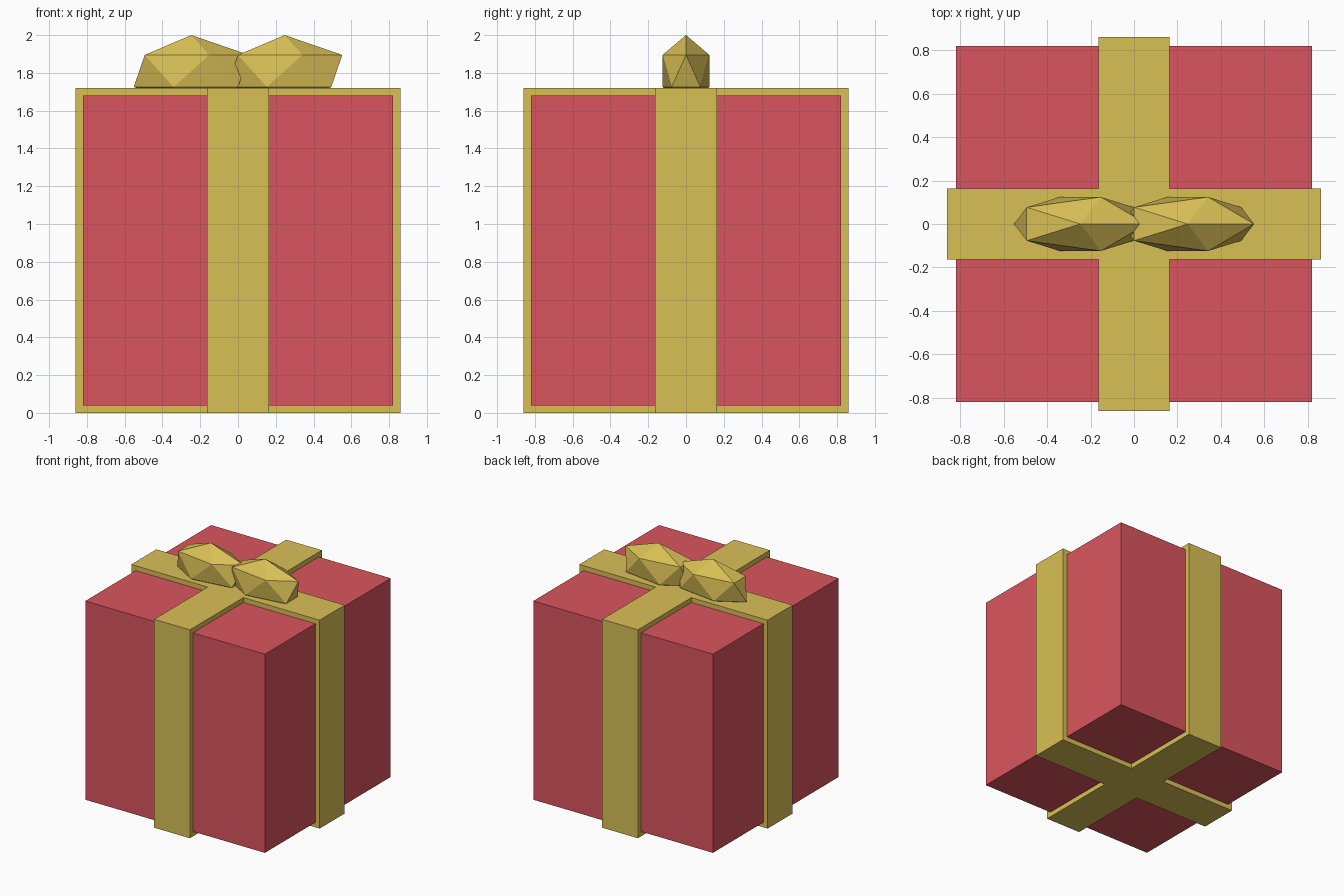
import bpy

# Remove the default cube
if "Cube" in bpy.data.objects:
    bpy.data.objects.remove(bpy.data.objects["Cube"], do_unlink=True)


def make_material(name, rgb):
    mat = bpy.data.materials.new(name)
    mat.use_nodes = True
    mat.diffuse_color = (*rgb, 1)
    mat.node_tree.nodes["Principled BSDF"].inputs["Base Color"].default_value = (*rgb, 1)
    return mat


def finish(name, scale, mat):
    obj = bpy.context.object
    obj.name = name
    obj.scale = scale
    obj.data.materials.append(mat)
    bpy.ops.object.transform_apply(location=False, rotation=False, scale=True)
    return obj


def block(name, size, mat):
    bpy.ops.mesh.primitive_cube_add(size=1, location=(0, 0, MID))
    return finish(name, size, mat)


red = make_material("wrapping red", (0.70, 0.091, 0.112))
gold = make_material("ribbon gold", (0.70, 0.527, 0.093))

BOX = 1.64       # side of the wrapped box
RIBBON = 1.72    # outer side of the ribbon bands
WIDTH = 0.326    # ribbon width
MID = RIBBON / 2

# Wrapped box with two crossing ribbon bands
block("gift_box", (BOX, BOX, BOX), red)
block("ribbon_side_to_side", (RIBBON, WIDTH, RIBBON), gold)
block("ribbon_front_to_back", (WIDTH, RIBBON, RIBBON), gold)

# Faceted bow loops, both turned the same way
for name, x in (("bow_loop_right", -0.247), ("bow_loop_left", 0.247)):
    bpy.ops.mesh.primitive_ico_sphere_add(subdivisions=1, radius=1, location=(x, 0, 1.81))
    finish(name, (0.341, 0.146, 0.19), gold)
